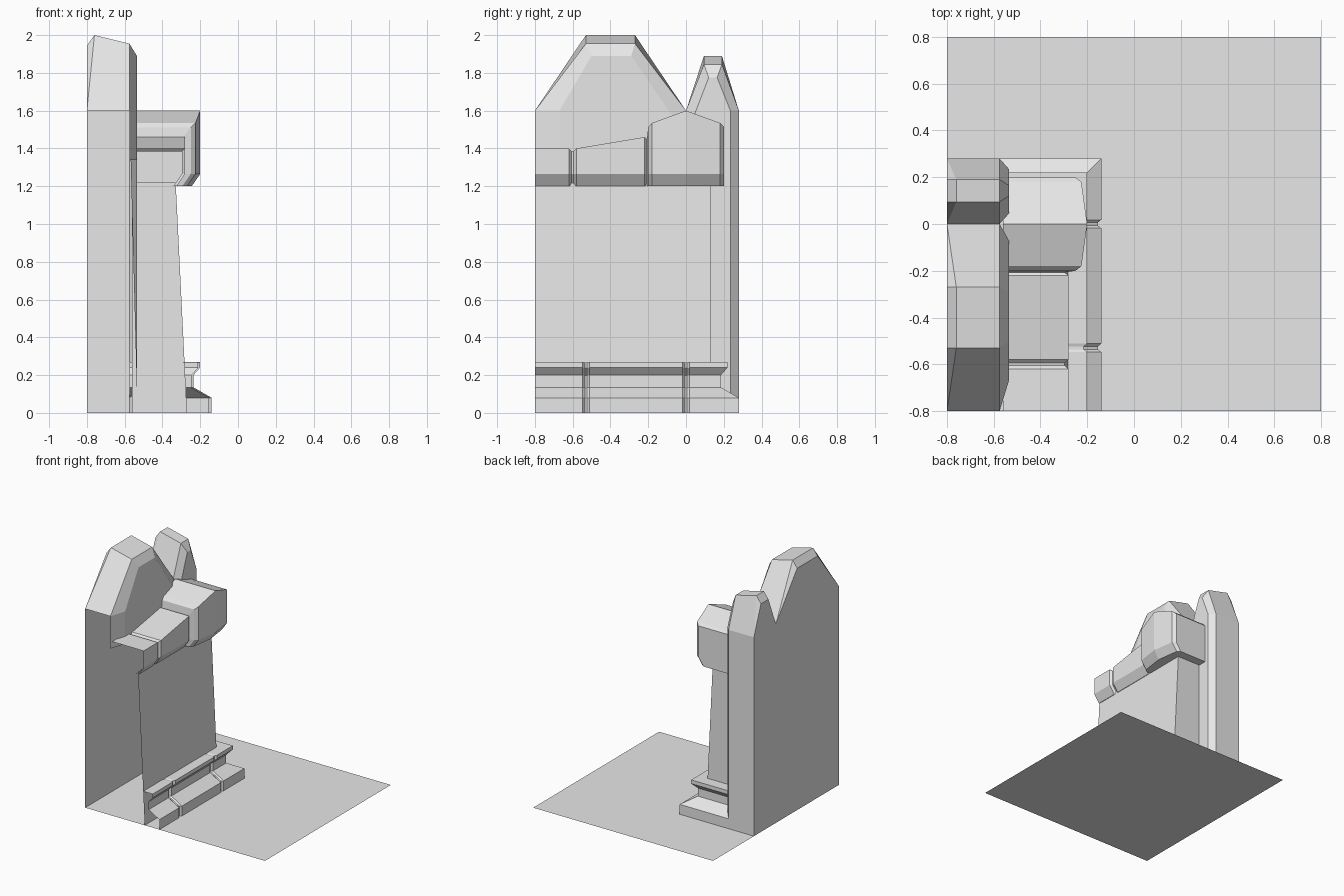
import bpy
import bmesh

cube = bpy.data.objects.get("Cube")
if cube:
    bpy.data.objects.remove(cube, do_unlink=True)

stone = bpy.data.materials.new("pale_stone")
stone.use_nodes = True
stone.diffuse_color = (0.8, 0.8, 0.8, 1)
stone.node_tree.nodes["Principled BSDF"].inputs["Base Color"].default_value = (0.8, 0.8, 0.8, 1)


def build(name, lofts=(), polygons=(), recalc=True):
    """Skin rows of points and add flat polygons, as one flat-shaded object."""
    bm = bmesh.new()
    for rows in lofts:
        grid = [[bm.verts.new(p) for p in row] for row in rows]
        for a, b in zip(grid, grid[1:]):
            for i in range(len(a) - 1):
                bm.faces.new((a[i], a[i + 1], b[i + 1], b[i]))
    for poly in polygons:
        bm.faces.new([bm.verts.new(p) for p in poly])
    bmesh.ops.remove_doubles(bm, verts=bm.verts, dist=0.0005)
    bmesh.ops.dissolve_degenerate(bm, edges=bm.edges, dist=0.0005)
    if recalc:
        bmesh.ops.recalc_face_normals(bm, faces=bm.faces)
    mesh = bpy.data.meshes.new(name)
    bm.to_mesh(mesh)
    bm.free()
    mesh.materials.append(stone)
    obj = bpy.data.objects.new(name, mesh)
    bpy.context.collection.objects.link(obj)
    return obj


def at_x(x, outline):
    return [(x, y, z) for y, z in outline]


# Floor sheet
build("floor", polygons=[[(-.8, -.8, 0), (.8, -.8, 0), (.8, .8, 0), (-.8, .8, 0)]], recalc=False)

BACK, RIDGE, EDGE, FACE = -.8, -.76, -.575, -.535


def wall_peak(name, y0, y1, t0, t1, top, inner, low_edge, low_face, end_wall):
    """Pointed wall slab, open below, with a bevelled room-side face."""
    def arch(z, ends_x, top_x):
        row = [(ends_x, y0, 1.6), (top_x, t0, z), (top_x, t1, z), (ends_x, y1, 1.6)]
        return row + ([(ends_x, y1, 0)] if end_wall else [])
    back = arch(top - .055, BACK, BACK)
    ridge = arch(top, BACK, RIDGE)
    edge = arch(top - .045, EDGE, EDGE)
    face = at_x(FACE, inner)
    rim = [low_edge[0]] + edge[:4] + [low_edge[1]]
    bevel = [low_face[0]] + face + [low_face[1]]
    rear = [(BACK, y0, 0)] + back[:4] + [(BACK, y1, 0)]
    build(name, [[back, ridge, edge], [rim, bevel]], [rear, bevel])


# Large front peak and small rear peak of the wall
wall_peak("wall_large_peak", -.8, 0, -.53, -.27, 2.0,
          [(-.67, 1.6), (-.5, 1.89), (-.29, 1.89), (-.07, 1.57)],
          [(EDGE, -.8, 1.34), (EDGE, 0, 1.34)],
          [(FACE, -.67, 1.34), (FACE, -.07, 1.34)], False)
wall_peak("wall_small_peak", 0, .28, .095, .19, 1.89,
          [(.045, 1.58), (.12, 1.775), (.165, 1.775), (.235, 1.6)],
          [(FACE, .045, .1), (EDGE, .28, 0)],
          [(FACE, .045, .1), (FACE, .235, 0)], True)

# Tapered pier under the ledge
END = .13
foot, head = -.27, -.33
build("pier", [[[(foot, -.8, 0), (foot, END, 0), (-.56, END, 0)],
                [(head, -.8, 1.22), (head, END, 1.22), (-.56, END, 1.22)]]])

# Ledge: cross-sections along the wall as (y, front x, top z), with grooves
stations = [(-.8, -.28, 1.4), (-.62, -.28, 1.4), (-.605, -.297, 1.385), (-.595, -.297, 1.385),
            (-.58, -.28, 1.4), (-.22, -.28, 1.46), (-.207, -.297, 1.45), (-.2, -.25, 1.512),
            (-.18, -.225, 1.535), (0, -.2, 1.6), (.18, -.225, 1.535), (.2, -.25, 1.515)]


def ledge_row(y, x, z):
    inner = -.56 if y > END else -.35
    return [(-.56, y, z), (x, y, z), (x, y, 1.265), (x - .045, y, 1.2), (inner, y, 1.2)]


rows = [ledge_row(*s) for s in stations]
rows.insert(-2, ledge_row(END, -.218, 1.553))
rows.insert(-2, ledge_row(END + .001, -.218, 1.553))
build("ledge", [rows], [rows[-1]])

# Base moulding: profile as (offset from pier, z), swept round the rear corner
profile = [(-.01, .27), (.08, .27), (.08, .24), (.045, .2), (.045, .135), (.14, .08), (.14, 0)]
BASE_X, BASE_Y = -.28, .14


def mould_row(y, inset):
    return [(BASE_X + o - (inset if o > 0 else 0), y, z * (1 - inset)) for o, z in profile]


sweep = [mould_row(-.8, 0)]
for groove in (-.53, 0):
    for step, inset in ((-.018, 0), (-.006, .015), (.006, .015), (.018, 0)):
        sweep.append(mould_row(groove + step, inset))
sweep.append([(BASE_X + o, BASE_Y + o, z) for o, z in profile])
sweep.append([(-.575, BASE_Y + o, z) for o, z in profile])
build("base_moulding", [sweep])
